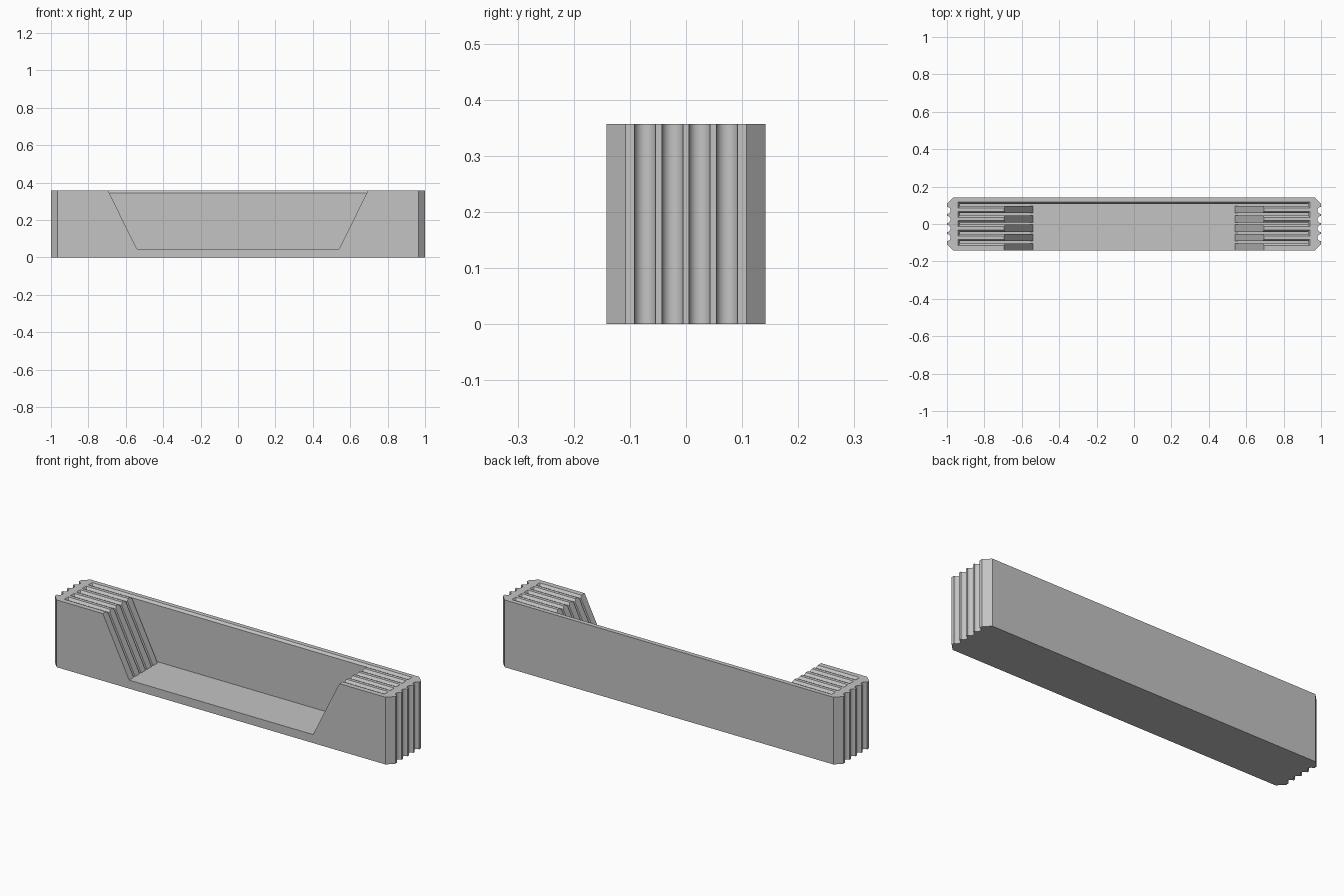
import bpy, bmesh, math

cube = bpy.data.objects.get("Cube")
if cube:
    bpy.data.objects.remove(cube, do_unlink=True)

LENGTH, DEPTH, HEIGHT = 1.0, 0.142, 0.357
FLOOR, LEAD_IN = 0.045, 0.345

grey = bpy.data.materials.new("plain grey")
grey.use_nodes = True
COLOUR = (0.55, 0.55, 0.55, 1)
grey.diffuse_color = COLOUR
grey.node_tree.nodes["Principled BSDF"].inputs["Base Color"].default_value = COLOUR


def loft(name, rings):
    """Solid running through matching rings of points, capped at both ends."""
    bm = bmesh.new()
    loops = [[bm.verts.new(p) for p in ring] for ring in rings]
    n = len(loops[0])
    for a, b in zip(loops, loops[1:]):
        for i in range(n):
            j = (i + 1) % n
            bm.faces.new((a[i], a[j], b[j], b[i]))
    bm.faces.new(loops[0][::-1])
    bm.faces.new(loops[-1])
    bmesh.ops.recalc_face_normals(bm, faces=bm.faces[:])
    mesh = bpy.data.meshes.new(name)
    bm.to_mesh(mesh)
    bm.free()
    mesh.materials.append(grey)
    obj = bpy.data.objects.new(name, mesh)
    bpy.context.collection.objects.link(obj)
    return obj


def rectangle(half_x, y, half_y, z):
    return [(sx * half_x, y + sy * half_y, z)
            for sx, sy in ((-1, -1), (1, -1), (1, 1), (-1, 1))]


# Block outline: chamfered corners and four rounded grip grooves on each end
RADIUS = 0.019
end = [(LENGTH - 0.034, -DEPTH), (LENGTH, -0.108)]
for centre in (-0.073, -0.024, 0.024, 0.073):
    for k in range(13):
        a = math.pi * k / 12
        end.append((LENGTH - RADIUS * math.sin(a), centre - RADIUS * math.cos(a)))
end += [(LENGTH, 0.108), (LENGTH - 0.034, DEPTH)]
outline = end + [(-x, -y) for x, y in end]
holder = loft("slotted_holder", [[(x, y, z) for x, y in outline] for z in (0, HEIGHT)])

# Wide opening with sloping sides, cut from the front to the back wall
opening = [(-0.54, FLOOR), (0.54, FLOOR), (0.695, HEIGHT), (0.70, 0.367),
           (-0.70, 0.367), (-0.695, HEIGHT)]
cutters = [loft("opening_cutter", [[(x, y, z) for x, z in opening] for y in (-0.2, 0.108)])]

# Five upright slots with bevelled mouths
for i in range(5):
    y = 0.102 - 0.05 * i
    cutters.append(loft(f"slot_cutter_{i + 1}", [
        rectangle(0.93, y, 0.006, FLOOR),
        rectangle(0.93, y, 0.006, LEAD_IN),
        rectangle(0.941, y, 0.017, HEIGHT + 0.001)]))

bpy.context.view_layer.objects.active = holder
for cutter in cutters:
    cutter.hide_render = True
    mod = holder.modifiers.new("cut", "BOOLEAN")
    mod.operation = "DIFFERENCE"
    mod.solver = "EXACT"
    mod.object = cutter
    bpy.ops.object.modifier_apply(modifier=mod.name)
for cutter in cutters:
    bpy.data.objects.remove(cutter, do_unlink=True)

# Smooth the grooves, keep every other edge sharp
bpy.ops.object.select_all(action="DESELECT")
holder.select_set(True)
bpy.ops.object.shade_smooth_by_angle(angle=math.radians(25))
